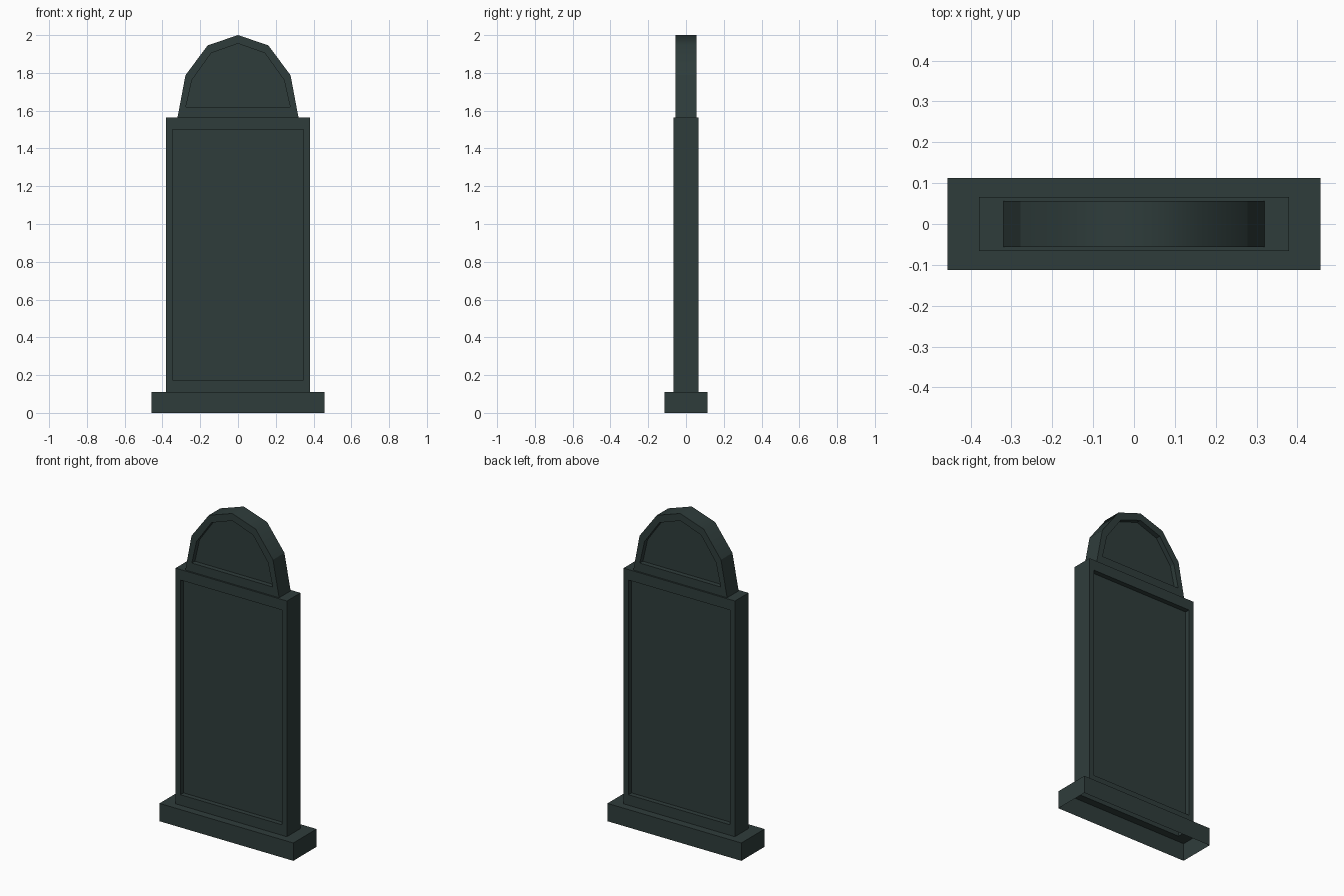
import bpy, bmesh

if "Cube" in bpy.data.objects:
    bpy.data.objects.remove(bpy.data.objects["Cube"])

stone = bpy.data.materials.new("dark green slate")
stone.diffuse_color = (0.028, 0.046, 0.044, 1)
stone.use_nodes = True
stone.node_tree.nodes["Principled BSDF"].inputs["Base Color"].default_value = stone.diffuse_color


def finish(name, bm):
    bmesh.ops.remove_doubles(bm, verts=bm.verts, dist=1e-5)
    bm.normal_update()
    me = bpy.data.meshes.new(name)
    bm.to_mesh(me)
    bm.free()
    me.materials.append(stone)
    ob = bpy.data.objects.new(name, me)
    bpy.context.collection.objects.link(ob)
    return ob


def quad_ring(bm, a, b):
    """Join two matching closed loops of coordinates with quads."""
    n = len(a)
    for i in range(n):
        j = (i + 1) % n
        bm.faces.new([bm.verts.new(p) for p in (a[i], a[j], b[j], b[i])])


def rect(x, y, z):
    return [(-x, -y, z), (x, -y, z), (x, y, z), (-x, y, z)]


def mirrored(half):
    """Right-hand outline from the bottom up, completed on the left."""
    return half + [(-x, z) for x, z in reversed(half) if x > 0]


def framed_slab(name, outer, inner, y, depth):
    """Upright slab with a sunken panel on both faces, open underneath."""
    bm = bmesh.new()
    for s in (-1, 1):
        def at(loop, yy):
            pts = [(x, s * yy, z) for x, z in loop]
            return pts if s < 0 else pts[::-1]
        quad_ring(bm, at(outer, y), at(inner, y))
        quad_ring(bm, at(inner, y), at(inner, y - depth))
        bm.faces.new([bm.verts.new(p) for p in at(inner, y - depth)])
    # outer edge faces, leaving out the bottom one
    for (x0, z0), (x1, z1) in zip(outer, outer[1:]):
        bm.faces.new([bm.verts.new(p) for p in
                      ((x0, -y, z0), (x0, y, z0), (x1, y, z1), (x1, -y, z1))])
    return finish(name, bm)


BASE_TOP, SLAB_TOP = 0.11, 1.565

# plinth: hollow underneath
bm = bmesh.new()
quad_ring(bm, rect(0.457, 0.113, 0), rect(0.457, 0.113, BASE_TOP))
quad_ring(bm, rect(0.457, 0.113, BASE_TOP), rect(0.38, 0.066, BASE_TOP))
finish("plinth", bm)

# main slab with tall sunken panels
slab = framed_slab("slab",
                   mirrored([(0.38, BASE_TOP), (0.38, SLAB_TOP)]),
                   mirrored([(0.347, 0.175), (0.347, 1.5)]), 0.066, 0.03)

# arched crown with sunken panels
crown = framed_slab("crown",
                    mirrored([(0.32, SLAB_TOP), (0.278, 1.788), (0.16, 1.946), (0, 2.0)]),
                    mirrored([(0.276, 1.62), (0.244, 1.762), (0.142, 1.905), (0, 1.955)]),
                    0.056, 0.03)

# only the rounded top of the crown is smooth
for f in crown.data.polygons:
    f.use_smooth = f.normal.z > 0.4 and f.center.z > 1.8
